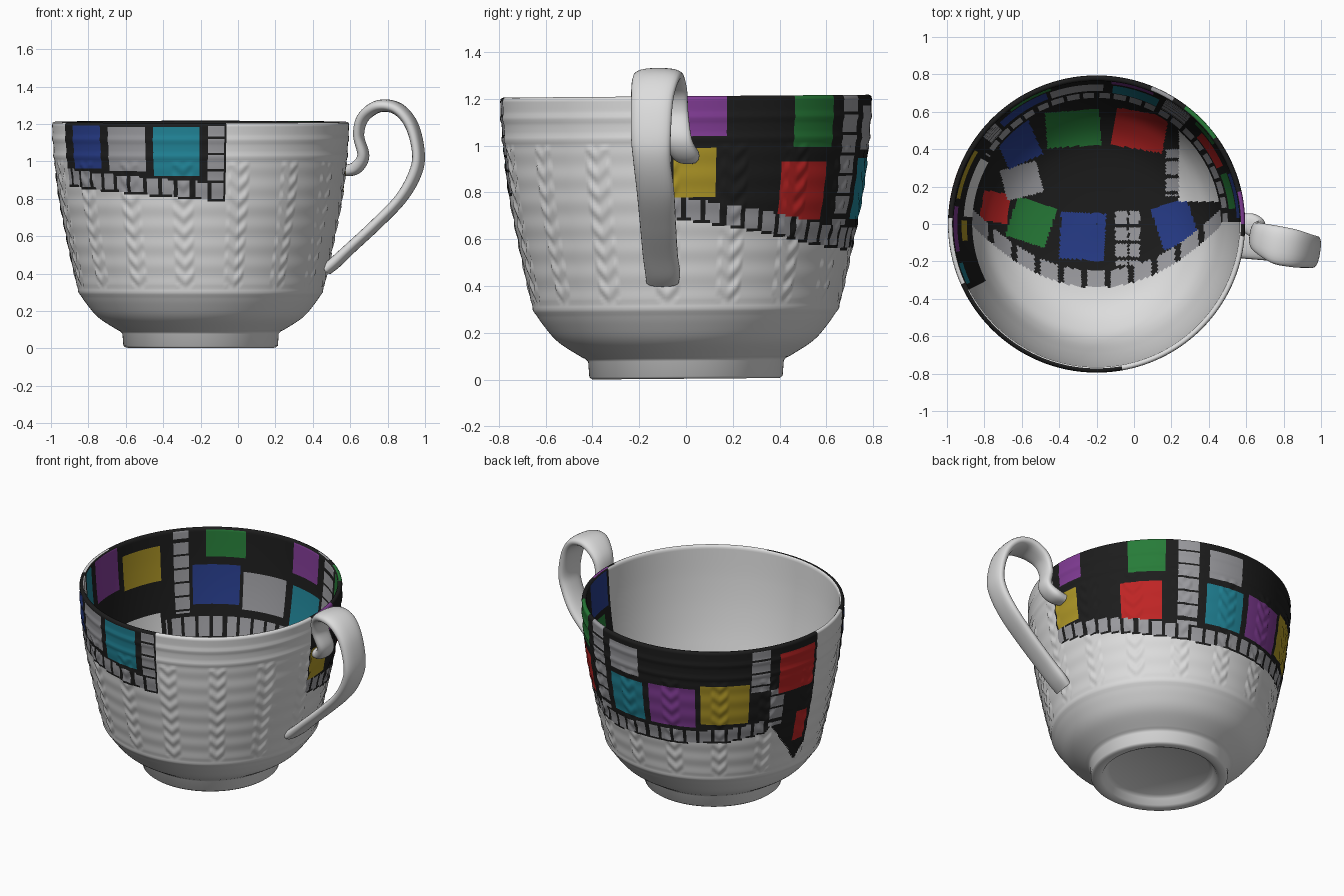
import bpy, bmesh, math

if "Cube" in bpy.data.objects:
    bpy.data.objects.remove(bpy.data.objects["Cube"])

# ---- flat colours
COLS = {"white": (.72, .72, .72), "black": (.012, .012, .012), "grey": (.33, .33, .35),
        "blue": (.02, .045, .25), "green": (.02, .2, .04), "red": (.52, .018, .018),
        "yellow": (.43, .31, .02), "purple": (.22, .045, .3), "cyan": (.015, .23, .31)}
NAMES = list(COLS)
MATS = []
for n, c in COLS.items():
    m = bpy.data.materials.new(n + "_paint")
    m.diffuse_color = (*c, 1)
    m.use_nodes = True
    m.node_tree.nodes["Principled BSDF"].inputs["Base Color"].default_value = m.diffuse_color
    MATS.append(m)
CX, N = -.2, 450


def catmull(pts, sub):
    """Smooth curve through tuples of any length."""
    out = []
    for i in range(len(pts) - 1):
        a, b, c, d = pts[max(i - 1, 0)], pts[i], pts[i + 1], pts[min(i + 2, len(pts) - 1)]
        for k in range(sub):
            t = k / sub
            out.append(tuple(.5 * (2 * q + (r - p) * t + (2 * p - 5 * q + 4 * r - s) * t * t
                                   + (3 * q - p - 3 * r + s) * t ** 3) for p, q, r, s in zip(a, b, c, d)))
    return out + [pts[-1]]


def even(pts, step):
    """Resample a 2D polyline at an even step."""
    out, left = [pts[0]], step
    for a, b in zip(pts, pts[1:]):
        L, pos = math.dist(a, b), 0
        while L - pos > left:
            pos += left
            left = step
            f = pos / L
            out.append((a[0] + (b[0] - a[0]) * f, a[1] + (b[1] - a[1]) * f))
        left -= L - pos
    return out + [pts[-1]]


def lerp(table, x):
    for (a, p), (b, q) in zip(table, table[1:]):
        if a <= x <= b:
            return p + (q - p) * (x - a) / (b - a)
    return None


def make(name, verts, faces, mats):
    me = bpy.data.meshes.new(name)
    me.from_pydata(verts, [], faces)
    for m in MATS:
        me.materials.append(m)
    me.polygons.foreach_set("material_index", mats)
    me.polygons.foreach_set("use_smooth", [True] * len(faces))
    me.set_sharp_from_angle(angle=math.radians(50))
    ob = bpy.data.objects.new(name, me)
    bpy.context.collection.objects.link(ob)
    return ob


# ---- painted patches: angle from, angle to, z from, z to, colour
OUTER = [(-150, -133, .97, 1.2, "blue"), (-129, -112, .95, 1.19, "grey"), (-109, -90, .93, 1.19, "cyan"),
         (0, 13, 1.04, 1.22, "purple"), (36, 53, .99, 1.22, "green"), (-4, 10, .78, .99, "yellow"),
         (32, 51, .68, .93, "red"), (73, 90, .98, 1.17, "grey"), (72, 91, .68, .94, "cyan"),
         (94, 117, .68, .95, "purple"), (119, 142, .7, .98, "yellow"), (156, 176, .88, 1.15, "red"),
         (168, 175.5, .5, .7, "red")]
OUTER_COLUMNS = [(-87, -81, .9, 1.2), (58, 68, .66, 1.22), (142, 151, .92, 1.2), (152, 159, .66, .92)]
OUTER_LOW = [(-156, .87), (-90, .8), (-80, .79)], [(-5, .69), (20, .64), (50, .57), (70, .55), (130, .57),
                                                   (150, .61), (153, .66), (171, .36), (177.5, .45)]
INNER = [(109, 127, 1.02, 1.2, "green"), (66, 84, 1.0, 1.2, "purple"), (111, 134, .73, .98, "blue"),
         (87, 109.5, .7, .94, "grey"), (63, 83, .67, .92, "cyan"), (149, 170, .9, 1.12, "yellow"),
         (173, 191, .92, 1.2, "purple"), (196, 205, .92, 1.2, "cyan"), (2, 21, .98, 1.2, "blue"),
         (6, 22, .7, .94, "green"), (34, 46, .98, 1.2, "green"), (25, 41, .68, .93, "red"),
         (150, 177, .5, .7, "white"), (178, 187, .62, .76, "yellow")]
INNER_COLUMNS = [(135.5, 142.5, .68, 1.2), (49, 61, .68, 1.2)]
# floor patches: centre x, centre y, width, height, turn in degrees, colour
FLOOR = [(-.62, .43, .2, .21, 24, "blue"), (-.325, .51, .29, .19, 4, "green"), (.03, .5, .28, .2, -10, "red"),
         (-.6, .23, .2, .17, 15, "grey"), (-.74, .09, .15, .16, -10, "red"), (-.55, .01, .22, .22, -18, "green"),
         (-.275, -.065, .24, .25, -3, "blue"), (.22, .0, .2, .23, 18, "blue")]
FLOOR_COLUMNS = [(-.1, -.035, -.22, .07), (-.025, .03, -.22, .07), (.17, .24, .15, .4)]


def columns(cols, u, v):
    for a, b, c, d in cols:
        if a < u < b and c < v < d and (v / .088) % 1 < .8:
            return "grey"
    return "black"


def pick(rects, cols, u, v):
    for a, b, c, d, n in rects:
        if a < u < b and c < v < d:
            return n
    return columns(cols, u, v)


def floor_colour(x, y):
    for px, py, w, h, a, n in FLOOR:
        c, s = math.cos(math.radians(a)), math.sin(math.radians(a))
        if abs((x - px) * c + (y - py) * s) < w / 2 and abs((y - py) * c - (x - px) * s) < h / 2:
            return n
    return columns(FLOOR_COLUMNS, x, y)


def outside(t, z):
    for table in OUTER_LOW:
        low = lerp(table, t)
        if low is not None:
            if z < low:
                return "white"
            if z < low + .095 and (table is OUTER_LOW[0] or t < 150):
                return "grey" if z > low + .01 and (t / 6.6) % 1 < .74 else "black"
            return pick(OUTER, OUTER_COLUMNS, t, z)
    return "white"


def inside(t, z, x, y):
    if z > .5:
        t = t if t > -150 else t + 360
        if not 1 < t < 207:
            return "white"
        if .52 < z < .65 and t < 148:
            return "grey" if z > .535 and (t / 7) % 1 < .74 else "black"
        return pick(INNER, INNER_COLUMNS, t, z)
    low = -.34 + .75 * (x - CX) ** 2
    if y < low or (x > .24 and y > .12):
        return "white"
    if y < low + .09:
        return "grey" if (x / .125) % 1 < .75 else "black"
    return floor_colour(x, y)


def relief(t, z):
    """Moulded ridges, leaf columns and basket weave on the outer wall."""
    d = sum(.006 * math.exp(-((z - c) / .014) ** 2) for c in (.3, 1.03, 1.12))
    if .33 < z < 1.0:
        a = abs(((t + 97 + 11.25) % 22.5) - 11.25)
        if a < 4:
            d += .002 + .004 * math.sin(2 * math.pi * (z / .085 - a / 7))
        else:
            d += .0015 * math.sin(2 * math.pi * z / .105)
    return d


# ---- cup: foot, outer wall, rim and inner bowl as one turned profile
foot = [(.004, .06), (.3, .06), (.325, .045), (.345, .012), (.365, .004), (.4, .004), (.413, .014), (.418, .08), (.43, .092)]
wall = even(catmull([(.44, .096), (.54, .16), (.6, .225), (.648, .3), (.675, .4), (.718, .6), (.756, .8),
                     (.78, 1.0), (.788, 1.1), (.794, 1.195)], 12), .0125)
rim = [(.791, 1.206), (.782, 1.211), (.772, 1.209)]
bowl = even(catmull([(.765, 1.2), (.752, 1.0), (.728, .8), (.69, .6), (.635, .4), (.56, .28), (.42, .185),
                     (.2, .15), (.004, .147)], 12), .0125)
rows = [(*p, k) for k, g in enumerate((foot, wall, rim, bowl)) for p in g]
verts, faces, mats = [], [], []
for r, z, k in rows:
    for j in range(N):
        t = -180 + 360 * j / N
        R = r + (relief(t, z) if k == 1 else 0)
        y = R * math.sin(math.radians(t))
        verts.append((CX + R * math.cos(math.radians(t)), y, z + .008 * y))
for i in range(len(rows) - 1):
    r, z, k = rows[i]
    r, z = (r + rows[i + 1][0]) / 2, (z + rows[i + 1][1]) / 2
    for j in range(N):
        t = -180 + 360 * (j + .5) / N
        x, y = CX + r * math.cos(math.radians(t)), r * math.sin(math.radians(t))
        n = "white" if k == 0 else inside(t, z, x, y) if k == 3 or r < .777 and z > 1.2 else outside(t, z)
        q = (j + 1) % N
        faces.append((i * N + j, i * N + q, (i + 1) * N + q, (i + 1) * N + j))
        mats.append(NAMES.index(n))
last = (len(rows) - 1) * N
faces += [tuple(reversed(range(N))), tuple(range(last, last + N))]
mats += [0, NAMES.index("black")]
make("cup_body", verts, faces, mats)

# ---- handle: flat ribbon swept along a curve (x, y, z, half width, half thickness)
path = catmull([(.57, .01, .95, .045, .03), (.63, -.005, .965, .06, .034), (.67, -.035, 1.03, .06, .03),
                (.645, -.055, 1.14, .065, .027), (.67, -.075, 1.235, .08, .03), (.755, -.11, 1.295, .1, .033),
                (.855, -.13, 1.28, .1, .033), (.93, -.145, 1.19, .09, .032), (.965, -.15, 1.04, .085, .03),
                (.945, -.145, .93, .08, .032), (.87, -.13, .80, .08, .03), (.74, -.12, .665, .077, .03),
                (.6, -.11, .535, .075, .03), (.52, -.1, .46, .075, .032), (.472, -.1, .42, .07, .03)], 8)
S = 24
verts, faces = [], []
for i, (x, y, z, w, h) in enumerate(path):
    a, b = path[max(i - 1, 0)], path[min(i + 1, len(path) - 1)]
    tx, tz = b[0] - a[0], b[2] - a[2]
    L = math.hypot(tx, tz)
    nx, nz = -tz / L, tx / L
    for j in range(S):
        c, s = math.cos(2 * math.pi * j / S), math.sin(2 * math.pi * j / S)
        c = math.copysign(abs(c) ** .8, c)
        s = math.copysign(abs(s) ** .8, s)
        # the ribbon leans slightly, since the handle points a little forward
        verts.append((x + nx * h * s + .15 * w * c, y + w * c, z + nz * h * s))
for i in range(len(path) - 1):
    for j in range(S):
        q = (j + 1) % S
        faces.append((i * S + j, (i + 1) * S + j, (i + 1) * S + q, i * S + q))
last = (len(path) - 1) * S
faces += [tuple(range(S)), tuple(reversed(range(last, last + S)))]
handle = make("handle", verts, faces, [0] * len(faces))
bm = bmesh.new()
bm.from_mesh(handle.data)
bmesh.ops.recalc_face_normals(bm, faces=bm.faces)
bm.to_mesh(handle.data)
bm.free()
